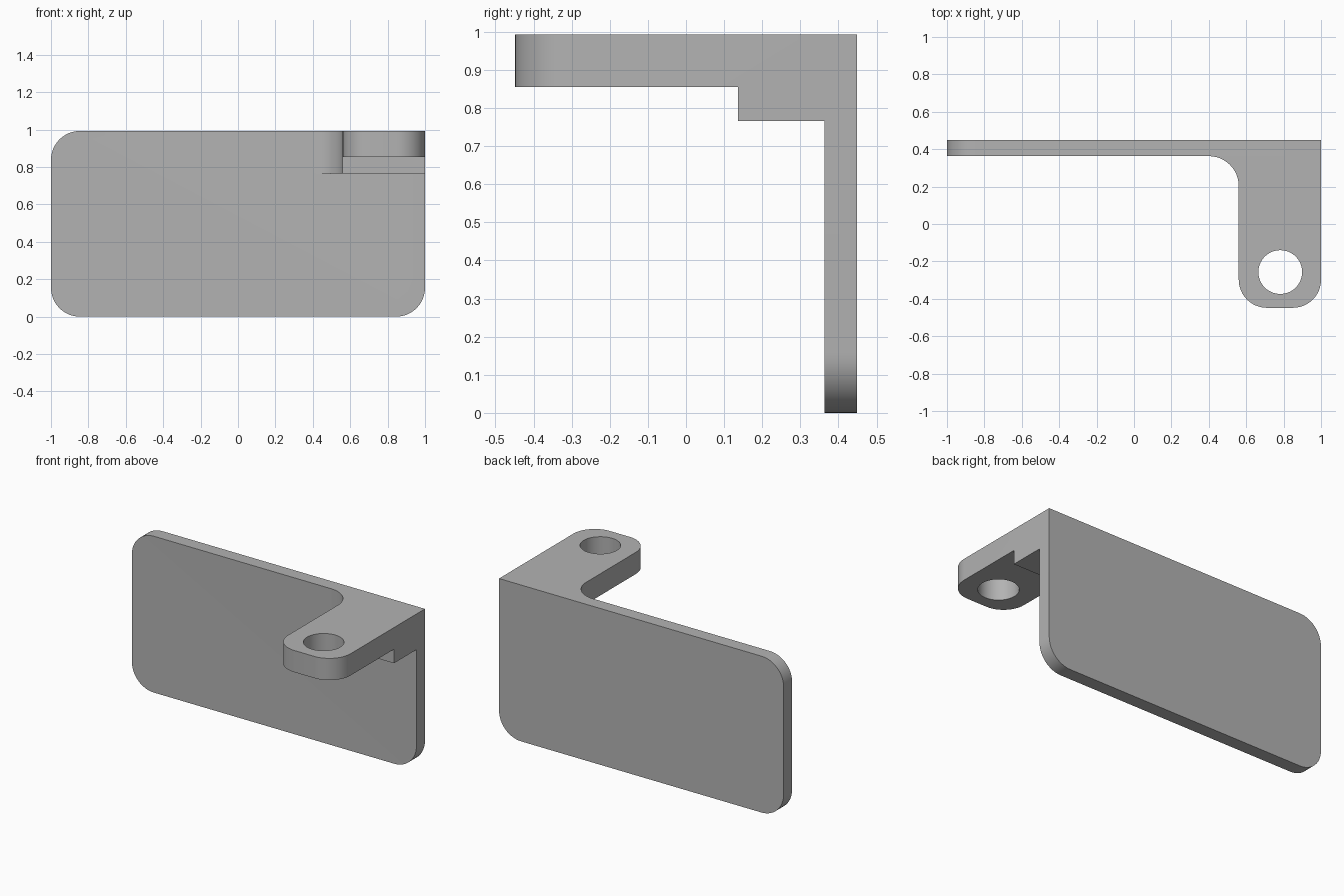
import bpy
import bmesh
from math import pi, radians
from mathutils import Vector

cube = bpy.data.objects.get("Cube")
if cube:
    bpy.data.objects.remove(cube, do_unlink=True)

TOP, BACK, FACE = 0.993, 0.448, 0.363   # plate top, back and front face
ARM_X, FRONT = 0.56, -0.448             # inner side and tip of the arm

grey = bpy.data.materials.new("plain grey")
grey.use_nodes = True
colour = (0.45, 0.45, 0.45, 1)
grey.diffuse_color = colour
grey.node_tree.nodes["Principled BSDF"].inputs["Base Color"].default_value = colour


def rounded(corners, steps=12):
    """Turn (u, v, radius) corners into an outline with true arcs."""
    points = []
    for i, (u, v, r) in enumerate(corners):
        p = Vector((u, v))
        if not r:
            points.append(p)
            continue
        before = (Vector(corners[i - 1][:2]) - p).normalized()
        after = (Vector(corners[(i + 1) % len(corners)][:2]) - p).normalized()
        centre = p + (before + after) * r
        for k in range(steps + 1):
            spoke = Vector((-after).to_3d()).slerp((-before).to_3d(), k / steps)
            points.append(centre + spoke.to_2d() * r)
    return points


def prism(name, outline, to_3d, depth):
    """Extrude an outline into a solid object."""
    bm = bmesh.new()
    face = bm.faces.new([bm.verts.new(to_3d(p)) for p in outline])
    moved = bmesh.ops.extrude_face_region(bm, geom=[face])["geom"]
    bmesh.ops.translate(bm, vec=depth,
                        verts=[g for g in moved if isinstance(g, bmesh.types.BMVert)])
    bmesh.ops.recalc_face_normals(bm, faces=bm.faces)
    mesh = bpy.data.meshes.new(name)
    bm.to_mesh(mesh)
    bm.free()
    mesh.materials.append(grey)
    obj = bpy.data.objects.new(name, mesh)
    bpy.context.collection.objects.link(obj)
    return obj


def combine(target, other, operation):
    """Apply a boolean and discard the helper."""
    mod = target.modifiers.new(operation.lower(), "BOOLEAN")
    mod.operation, mod.solver, mod.object = operation, "EXACT", other
    bpy.context.view_layer.objects.active = target
    bpy.ops.object.modifier_apply(modifier=mod.name)
    bpy.data.objects.remove(other, do_unlink=True)


# Upright plate: three rounded corners, square where the arm joins
r = 0.155
plate = rounded([(-1, 0, r), (1, 0, r), (1, TOP, 0), (-1, TOP, r)])
bracket = prism("bracket", plate, lambda p: (p.x, FACE, p.y), (0, BACK - FACE, 0))

# Arm with rounded tip and a fillet into the plate
arm_outline = rounded([(ARM_X, FRONT, 0.15), (1, FRONT, 0.15), (1, BACK, 0),
                       (0.4, BACK, 0), (0.4, FACE, 0), (ARM_X, FACE, 0.16)])
arm = prism("arm", arm_outline, lambda p: (p.x, p.y, 0.766), (0, 0, TOP - 0.766))
combine(bracket, arm, "UNION")

# Step under the arm, leaving a thicker root
step = rounded([(0.3, -1, 0), (1.2, -1, 0), (1.2, 0.137, 0), (0.3, 0.137, 0)])
combine(bracket, prism("step_cutter", step, lambda p: (p.x, p.y, 0.6),
                       (0, 0, 0.855 - 0.6)), "DIFFERENCE")

# Bolt hole
bpy.ops.mesh.primitive_cylinder_add(vertices=64, radius=0.117, depth=1,
                                    location=(0.782, -0.257, 0.9))
combine(bracket, bpy.context.object, "DIFFERENCE")

# Tidy flat faces and smooth the arcs
bm = bmesh.new()
bm.from_mesh(bracket.data)
bmesh.ops.remove_doubles(bm, verts=bm.verts, dist=0.0001)
bmesh.ops.dissolve_limit(bm, angle_limit=radians(0.5), verts=bm.verts, edges=bm.edges)
bm.to_mesh(bracket.data)
bm.free()
for polygon in bracket.data.polygons:
    polygon.material_index = 0
bpy.ops.object.select_all(action="DESELECT")
bracket.select_set(True)
bpy.context.view_layer.objects.active = bracket
bpy.ops.object.shade_smooth_by_angle(angle=radians(30))
